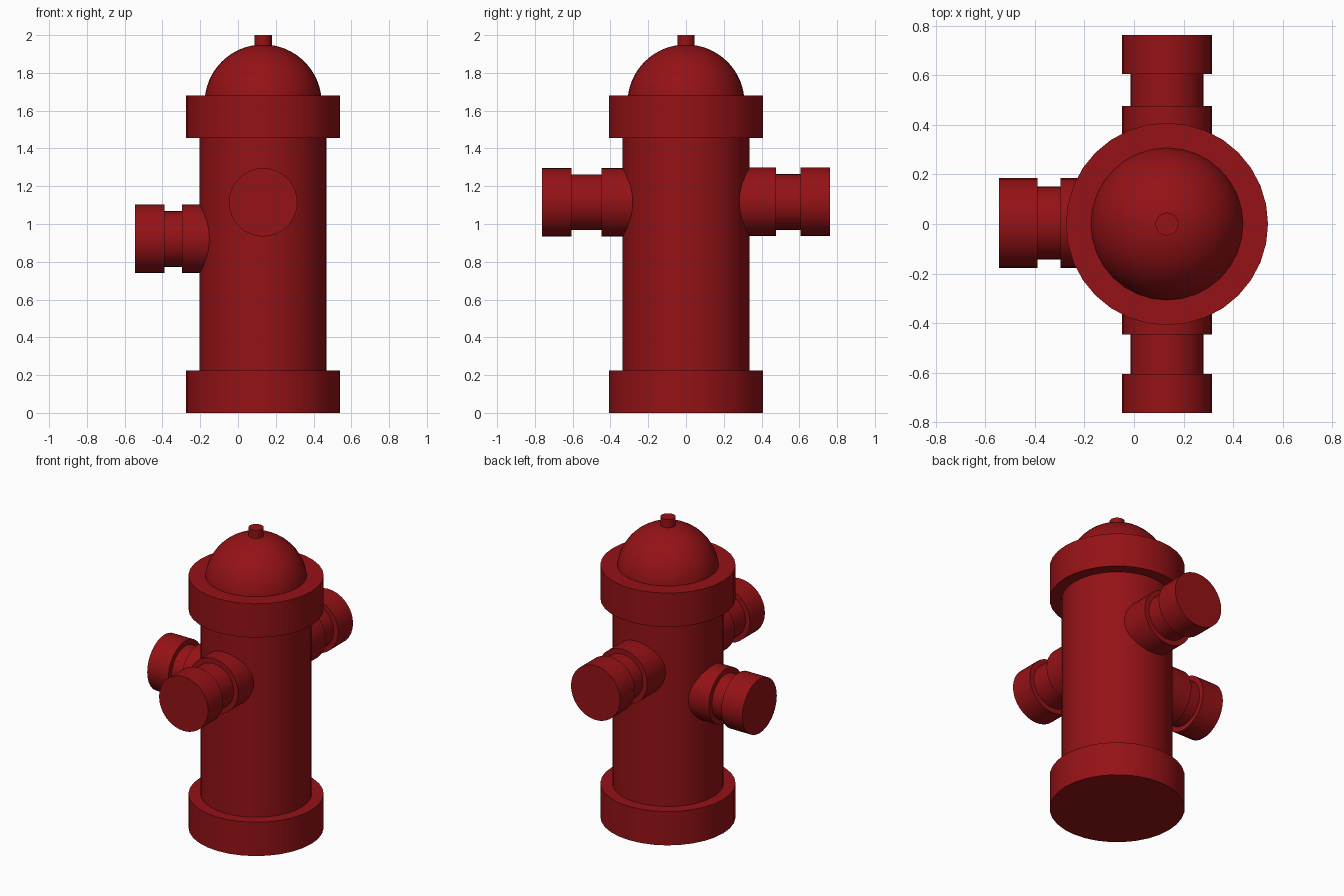
import bpy
from math import pi, sin, cos
from mathutils import Vector

if "Cube" in bpy.data.objects:
    bpy.data.objects.remove(bpy.data.objects["Cube"])

CX = 0.133  # axis of the barrel
SIDES = 32

red = bpy.data.materials.new("red_paint")
red.diffuse_color = (0.30, 0.006, 0.008, 1)
red.use_nodes = True
red.node_tree.nodes["Principled BSDF"].inputs["Base Color"].default_value = red.diffuse_color


def lathe(name, profile, origin, direction=(0, 0, 1)):
    """Revolve (radius, distance) points around an axis and cap both ends."""
    rot = Vector(direction).to_track_quat('Z', 'Y')
    verts, faces = [], []
    for r, d in profile:
        for i in range(SIDES):
            a = 2 * pi * i / SIDES
            verts.append(Vector(origin) + rot @ Vector((r * cos(a), r * sin(a), d)))
    for k in range(len(profile) - 1):
        for i in range(SIDES):
            j = (i + 1) % SIDES
            faces.append((k * SIDES + i, k * SIDES + j,
                          (k + 1) * SIDES + j, (k + 1) * SIDES + i))
    faces.append(tuple(reversed(range(SIDES))))
    faces.append(tuple(range(len(verts) - SIDES, len(verts))))
    mesh = bpy.data.meshes.new(name)
    mesh.from_pydata(verts, [], faces)
    obj = bpy.data.objects.new(name, mesh)
    bpy.context.collection.objects.link(obj)
    mesh.materials.append(red)
    bpy.ops.object.select_all(action='DESELECT')
    obj.select_set(True)
    bpy.context.view_layer.objects.active = obj
    bpy.ops.object.shade_smooth_by_angle(angle=pi / 6)
    return obj


def nozzle(name, origin, direction, start, collar, neck, cap):
    """Outlet: collar, narrower neck, wide end cap; distances from the axis."""
    lathe(name, [(0.181, start), (0.181, collar), (0.148, collar),
                 (0.148, neck), (0.181, neck), (0.181, cap)], origin, direction)


# Barrel with base and top flanges
lathe("barrel", [(0.408, 0), (0.408, 0.225), (0.336, 0.225), (0.336, 1.455),
                 (0.408, 1.455), (0.408, 1.68), (0.30, 1.68)], (CX, 0, 0))

# Domed bonnet and its operating nut
dome = [(0.31 * cos(t * pi / 32), 1.64 + 0.31 * sin(t * pi / 32)) for t in range(16)]
lathe("bonnet", dome + [(0.004, 1.95)], (CX, 0, 0))
lathe("operating_nut", [(0.046, 1.90), (0.046, 2.0)], (CX, 0, 0))

# Hose outlets front and back, and the lower side outlet
nozzle("front_outlet", (CX, 0, 1.115), (0, -1, 0), 0.2, 0.447, 0.605, 0.762)
nozzle("back_outlet", (CX, 0, 1.117), (0, 1, 0), 0.2, 0.476, 0.605, 0.762)
nozzle("side_outlet", (CX, 0.004, 0.921), (-1, 0, 0), 0.2, 0.43, 0.523, 0.678)
